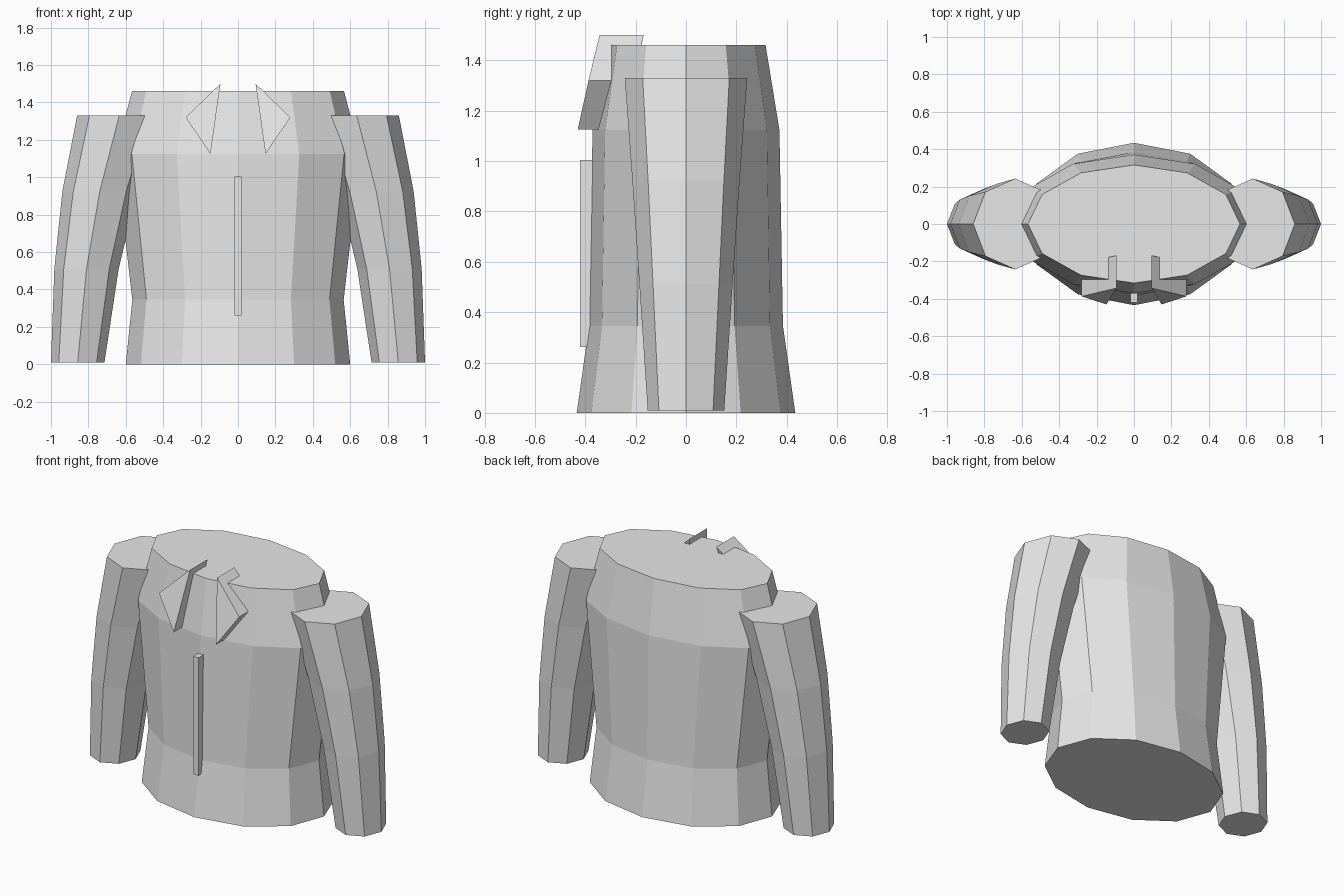
import bpy, bmesh
from math import cos, sin, tau

cube = bpy.data.objects.get("Cube")
if cube:
    bpy.data.objects.remove(cube, do_unlink=True)

grey = bpy.data.materials.new("light grey")
grey.use_nodes = True
grey.diffuse_color = (0.8, 0.8, 0.8, 1)
grey.node_tree.nodes["Principled BSDF"].inputs["Base Color"].default_value = grey.diffuse_color


def finish(name, bm):
    bmesh.ops.recalc_face_normals(bm, faces=bm.faces)
    mesh = bpy.data.meshes.new(name)
    bm.to_mesh(mesh)
    bm.free()
    mesh.materials.append(grey)
    obj = bpy.data.objects.new(name, mesh)
    bpy.context.collection.objects.link(obj)
    return obj


def loft(name, rings, closed_ends=True):
    """Bridge a stack of point rings and cap both ends."""
    bm = bmesh.new()
    loops = [[bm.verts.new(p) for p in ring] for ring in rings]
    n = len(loops[0])
    for low, high in zip(loops, loops[1:]):
        for i in range(n):
            j = (i + 1) % n
            bm.faces.new((low[i], low[j], high[j], high[i]))
    bm.faces.new(loops[0])
    bm.faces.new(loops[-1])
    return finish(name, bm)


def ellipse(sides, cx, z, rx, ry):
    return [(cx + rx * cos(tau * i / sides), ry * sin(tau * i / sides), z)
            for i in range(sides)]


# Torso: z, half width, half depth
torso = [(0, 0.6, 0.434), (0.345, 0.565, 0.385), (1.123, 0.655, 0.371), (1.46, 0.567, 0.316)]
loft("torso", [ellipse(12, 0, z, rx, ry) for z, rx, ry in torso])

# Sleeves: z, centre x, half width, half depth
sleeve = [(0.01, 0.857, 0.143, 0.152), (0.51, 0.81, 0.172, 0.185),
          (0.925, 0.739, 0.2, 0.213), (1.33, 0.635, 0.225, 0.243)]
# Collar flaps: slanted triangular prisms sunk into the chest
flap = [(0.094, -0.343, 1.5), (0.28, -0.387, 1.32), (0.147, -0.43, 1.125)]
for side, s in (("left", 1), ("right", -1)):
    loft(side + "_sleeve", [ellipse(8, s * cx, z, rx, ry) for z, cx, rx, ry in sleeve])
    loft(side + "_collar_flap", [[(s * x, y + d, z) for x, y, z in flap] for d in (0, 0.175)])

# Front fastening strip
strip = [(-0.018, -0.42), (0.018, -0.42), (0.018, -0.35), (-0.018, -0.35)]
loft("front_strip", [[(x, y, z) for x, y in strip] for z in (0.262, 1.005)])
